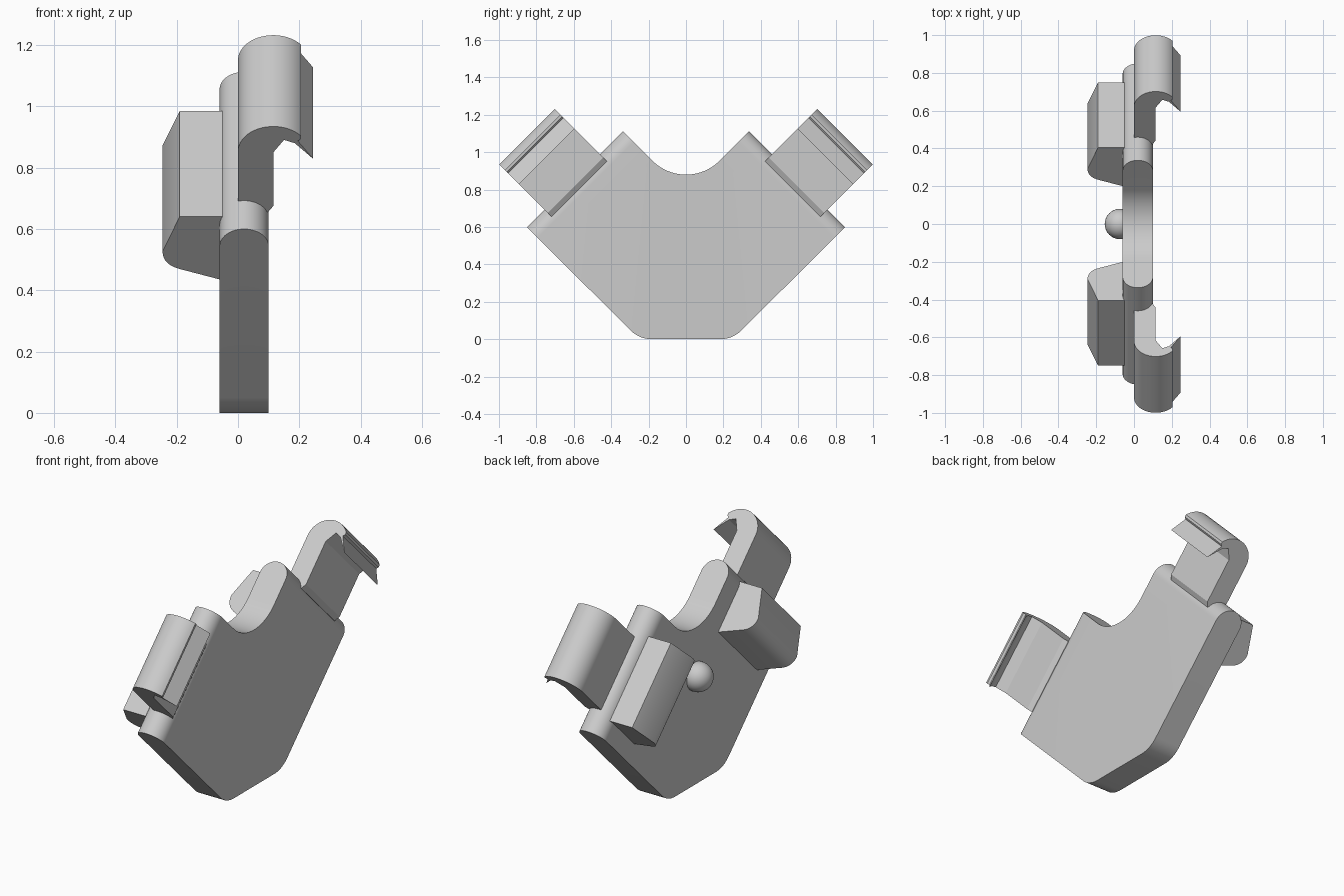
import bpy, bmesh, math
from mathutils import Vector

cube = bpy.data.objects.get("Cube")
if cube:
    bpy.data.objects.remove(cube, do_unlink=True)

grey = bpy.data.materials.new("plain_grey")
grey.use_nodes = True
colour = (0.6, 0.6, 0.6, 1)
grey.diffuse_color = colour
grey.node_tree.nodes["Principled BSDF"].inputs["Base Color"].default_value = colour
R2 = math.sqrt(2)


def finish(bm, name):
    bmesh.ops.recalc_face_normals(bm, faces=bm.faces)
    mesh = bpy.data.meshes.new(name)
    bm.to_mesh(mesh)
    bm.free()
    obj = bpy.data.objects.new(name, mesh)
    bpy.context.collection.objects.link(obj)
    mesh.materials.append(grey)
    bpy.ops.object.select_all(action='DESELECT')
    obj.select_set(True)
    bpy.context.view_layer.objects.active = obj
    bpy.ops.object.shade_smooth_by_angle(angle=math.radians(25))
    return obj


def loft(rings, name):
    """Skin equal rings of points and cap both ends."""
    bm = bmesh.new()
    loops = [[bm.verts.new(p) for p in ring] for ring in rings]
    for a, b in zip(loops, loops[1:]):
        for i in range(len(a)):
            j = (i + 1) % len(a)
            bm.faces.new((a[i], a[j], b[j], b[i]))
    bm.faces.new(loops[0])
    bm.faces.new(loops[-1])
    return finish(bm, name)


def arm_point(x, u, v, side=1):
    """u runs outward along the arm at 45 degrees, v across it."""
    return (x, side * (u - v) / R2, (u + v) / R2)


def arc(cx, cy, r, start, end, steps):
    return [(cx + r * math.cos(math.radians(start + (end - start) * i / steps)),
             cy + r * math.sin(math.radians(start + (end - start) * i / steps)))
            for i in range(steps + 1)]


def rounded(before, corner, after, cut, steps=8):
    """Round a corner, starting at distance cut from it."""
    c = Vector(corner)
    p = c + (Vector(before) - c).normalized() * cut
    q = c + (Vector(after) - c).normalized() * cut
    return [tuple(p.lerp(c, t).lerp(c.lerp(q, t), t))
            for t in (i / steps for i in range(steps + 1))]


# Body: V-shaped plate whose two arm ends are rounded across the thickness
def body_ring(x, end):
    foot = rounded((0, 0), (0.25, 0), (0.85, 0.6), 0.07)
    tips = [arm_point(x, end, v)[1:] for v in (-0.177, 0.548)]
    valley = arc(0, 1.134, 0.254, -45, -90, 14)
    half = foot + tips + valley
    other = [(-y, z) for y, z in reversed(half[:-1])]
    return [(x, y, z) for y, z in half + other]


loft([body_ring(x, u) for x, u in arc(0.02, 0.945, 0.08, 180, 0, 24)], "body")

# Hook profile: flat tongue, curled top and flared thin lip
hook = [(0, 0.972)] + arc(0.115, 1.252, 0.115, 180, 38.5, 20) + [
    (0.205, 1.31), (0.195, 1.3), (0.206, 1.282), (0.245, 1.218),
    (0.185, 1.29), (0.15, 1.305), (0.115, 1.247), (0.115, 1.0), (0.098, 0.972)]

# Block profile: sloping outer face with one rounded lower corner
block = [(-0.05, 0.983), (-0.19, 0.983)] + rounded(
    (-0.246, 0.83), (-0.246, 0.763), (-0.055, 0.69), 0.06) + [(-0.05, 0.69)]

for side, where in ((-1, "front"), (1, "back")):
    for part, profile, low, high in (("hook", hook, -0.046, 0.375),
                                     ("block", block, -0.078, 0.41)):
        loft([[arm_point(x, u, v, side) for x, u in profile]
              for v in (low, high)], where + "_" + part)

# Ball stud on the block side of the body
bm = bmesh.new()
bmesh.ops.create_uvsphere(bm, u_segments=32, v_segments=16, radius=0.08)
bmesh.ops.translate(bm, verts=bm.verts, vec=(-0.075, 0, 0.61))
finish(bm, "ball_stud")
